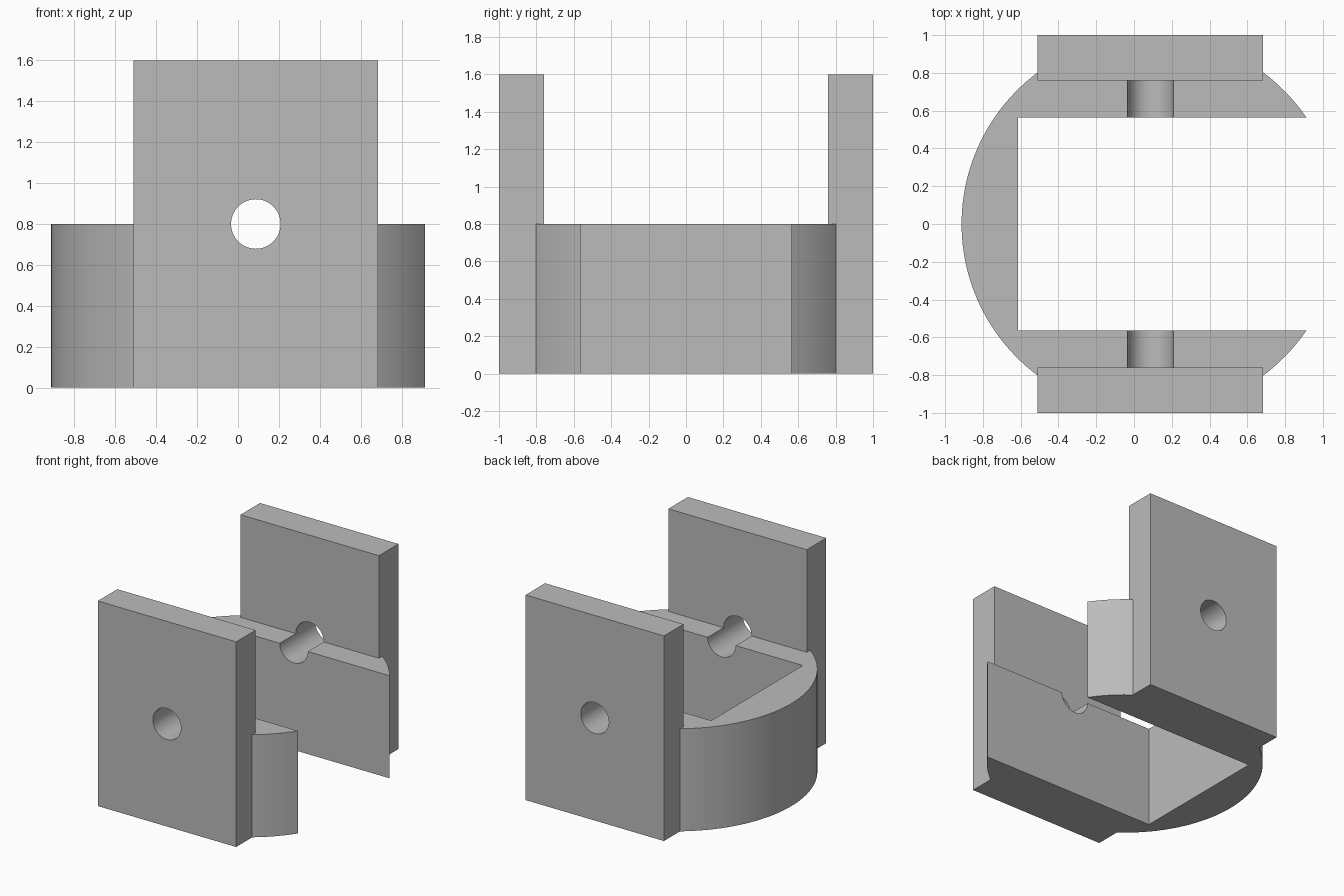
import bpy, bmesh
from math import asin, cos, sin, pi
from mathutils import Matrix

if "Cube" in bpy.data.objects:
    bpy.data.objects.remove(bpy.data.objects["Cube"], do_unlink=True)

CX = 0.087          # centre of the arc, plates and pin hole
SLOT = 0.5635       # half width of the open slot
WALL = -0.613       # inner face of the closed end

grey = bpy.data.materials.new("plain grey")
grey.use_nodes = True
colour = (0.5, 0.5, 0.5, 1)
grey.diffuse_color = colour
grey.node_tree.nodes["Principled BSDF"].inputs["Base Color"].default_value = colour


def make_object(name, bm):
    bmesh.ops.recalc_face_normals(bm, faces=bm.faces)
    mesh = bpy.data.meshes.new(name)
    bm.to_mesh(mesh)
    bm.free()
    mesh.materials.append(grey)
    obj = bpy.data.objects.new(name, mesh)
    bpy.context.collection.objects.link(obj)
    return obj


def extrude_outline(name, outline, height):
    bm = bmesh.new()
    face = bm.faces.new([bm.verts.new((x, y, 0)) for x, y in outline])
    top = bmesh.ops.extrude_face_region(bm, geom=[face])["geom"]
    verts = [v for v in top if isinstance(v, bmesh.types.BMVert)]
    bmesh.ops.translate(bm, verts=verts, vec=(0, 0, height))
    return make_object(name, bm)


def combine(target, other, operation):
    mod = target.modifiers.new(operation.title(), 'BOOLEAN')
    mod.object, mod.operation, mod.solver = other, operation, 'EXACT'
    bpy.context.view_layer.objects.active = target
    bpy.ops.object.modifier_apply(modifier=mod.name)
    bpy.data.objects.remove(other, do_unlink=True)


# Round body with a slot open towards +x
start = asin(SLOT)
steps = 96
angles = [start + (2 * pi - 2 * start) * i / steps for i in range(steps + 1)]
outline = [(CX + cos(a), sin(a)) for a in angles]
outline += [(WALL, -SLOT), (WALL, SLOT)]
bracket = extrude_outline("clevis_bracket", outline, 0.8)

# Upright plates at front and back
for side in (-1, 1):
    x0, x1 = CX - 0.597, CX + 0.597
    y0, y1 = side * 0.76, side * 1.0
    plate = extrude_outline("upright_plate", [(x0, y0), (x1, y0), (x1, y1), (x0, y1)], 1.6)
    combine(bracket, plate, 'UNION')

# Pin hole through both plates and the body
bm = bmesh.new()
bmesh.ops.create_cone(bm, cap_ends=True, segments=64, radius1=0.121, radius2=0.121, depth=3,
                      matrix=Matrix.Translation((CX, 0, 0.8)) @ Matrix.Rotation(pi / 2, 4, 'X'))
combine(bracket, make_object("pin_hole_cutter", bm), 'DIFFERENCE')

bpy.ops.object.select_all(action='DESELECT')
bracket.select_set(True)
bpy.context.view_layer.objects.active = bracket
bpy.ops.object.shade_smooth_by_angle(angle=pi / 6)
